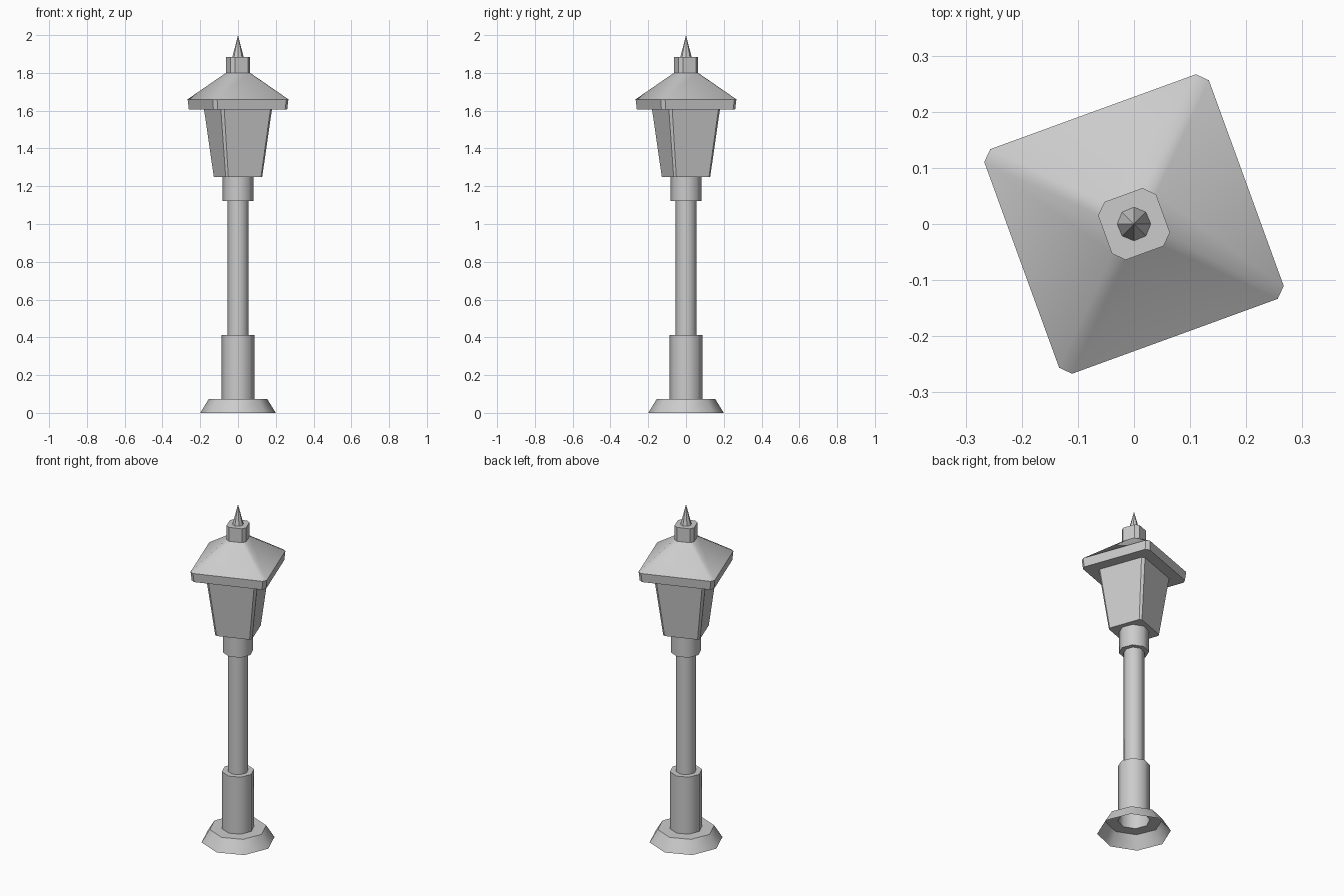
import bpy, bmesh
from math import cos, sin, pi, radians

if "Cube" in bpy.data.objects:
    bpy.data.objects.remove(bpy.data.objects["Cube"])


def round_ring(r, z, n=8):
    return [(r * cos(2 * pi * i / n), r * sin(2 * pi * i / n), z) for i in range(n)]


def square_ring(a, c, z, turn=radians(20)):
    """Square of half width a with cut corners, turned about z."""
    pts = [(a, -c), (a, c), (c, a), (-c, a), (-a, c), (-a, -c), (-c, -a), (c, -a)]
    return [(x * cos(turn) - y * sin(turn), x * sin(turn) + y * cos(turn), z) for x, y in pts]


def loft(name, rings, smooth=None, bottom=False, top=False, tip=None):
    bm = bmesh.new()
    loops = [[bm.verts.new(p) for p in ring] for ring in rings]
    n = len(loops[0])
    for lo, hi in zip(loops, loops[1:]):
        for i in range(n):
            j = (i + 1) % n
            bm.faces.new((lo[i], lo[j], hi[j], hi[i]))
    if bottom:
        bm.faces.new(loops[0][::-1])
    if top:
        bm.faces.new(loops[-1])
    if tip:
        apex = bm.verts.new((0, 0, tip))
        for i in range(n):
            bm.faces.new((loops[-1][i], loops[-1][(i + 1) % n], apex))
    mesh = bpy.data.meshes.new(name)
    bm.to_mesh(mesh)
    bm.free()
    ob = bpy.data.objects.new(name, mesh)
    bpy.context.collection.objects.link(ob)
    if smooth:
        bpy.ops.object.select_all(action='DESELECT')
        ob.select_set(True)
        bpy.context.view_layer.objects.active = ob
        bpy.ops.object.shade_smooth_by_angle(angle=radians(smooth))
    return ob


# Hollow post: flared foot, sleeve, pole and collar
post = [(.2, 0), (.155, .073), (.088, .073), (.088, .413), (.056, .413),
        (.056, 1.123), (.082, 1.123), (.082, 1.25)]
loft("post", [round_ring(r, z) for r, z in post], smooth=50)

# Tapered lantern body
loft("lantern", [square_ring(.103, .092, 1.25), square_ring(.144, .130, 1.607)],
     smooth=30, bottom=True)

# Roof with thin rim and chimney cap
roof = [(.208, .190, 1.607), (.213, .195, 1.66), (.055, .036, 1.80), (.055, .036, 1.883)]
loft("roof", [square_ring(*s) for s in roof], smooth=40, bottom=True, top=True)

# Pointed finial
loft("finial", [round_ring(.03, 1.883)], tip=2.0)
